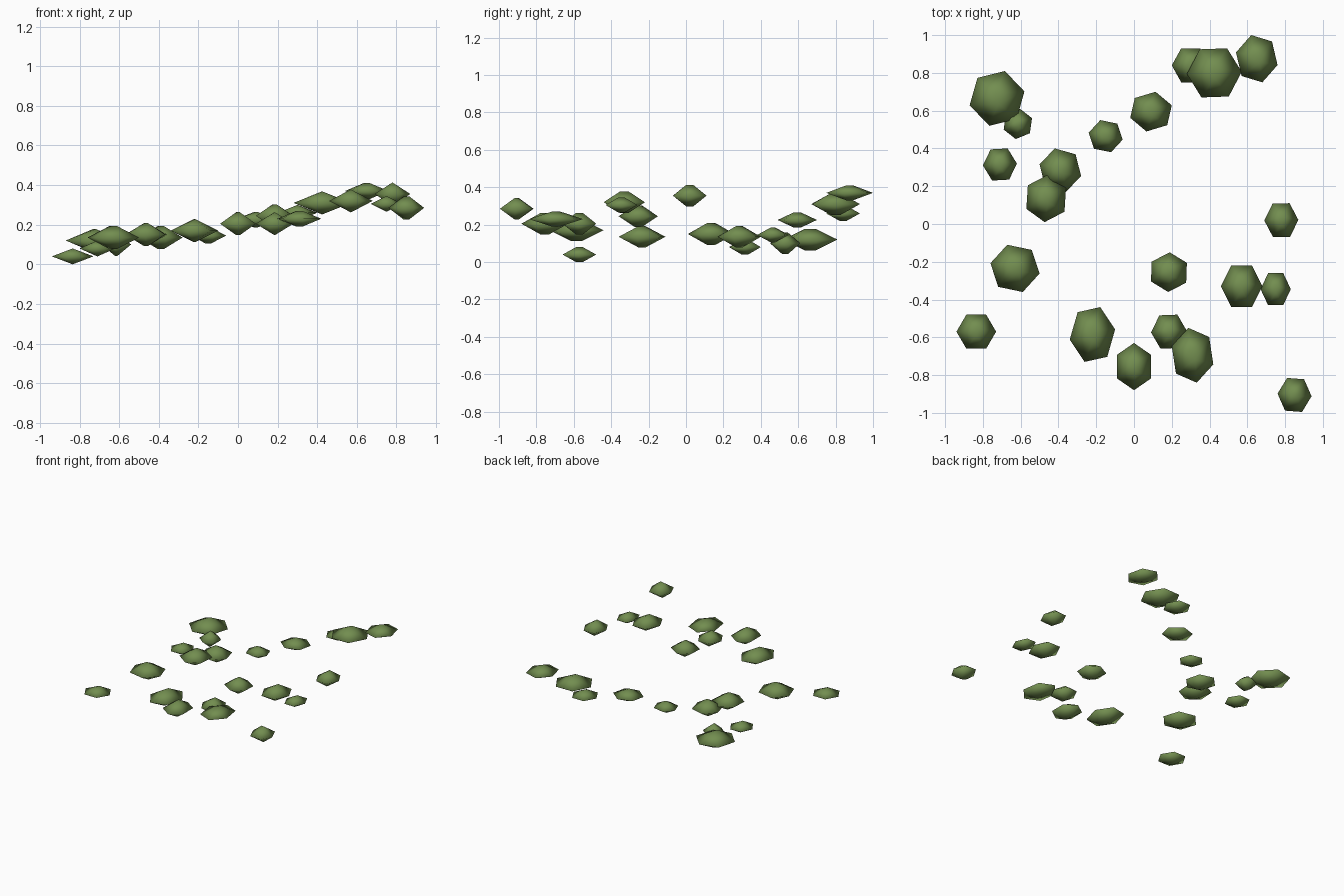
import bpy
import bmesh
from math import cos, sin, radians

default_cube = bpy.data.objects.get("Cube")
if default_cube:
    bpy.data.objects.remove(default_cube, do_unlink=True)


def make_material(name, colour):
    material = bpy.data.materials.new(name)
    material.use_nodes = True
    material.diffuse_color = colour
    material.node_tree.nodes["Principled BSDF"].inputs["Base Color"].default_value = colour
    return material


leaf_green = make_material("leaf_green", (0.17, 0.27, 0.08, 1))

# Leaf clumps: centre x, y, z, half width, half depth, turn of the outline
THICK_CLUMPS = [
    (-.725, .665, .12, .145, .145, 14),
    (-.615, .53, .1, .075, .08, 22),
    (-.39, .285, .135, .11, .115, 45),
    (-.465, .135, .15, .105, .125, 26),
    (.425, .8, .31, .145, .13, 2),
    (.78, .02, .355, .09, .09, 1),
    (.57, -.33, .32, .11, .11, 0),
    (.185, -.255, .245, .095, .105, 28),
    (-.63, -.235, .135, .13, .125, 48),
    (-.22, -.585, .17, .12, .145, 10),
    (0, -.755, .205, .09, .125, 30),
    (.185, -.57, .205, .095, .09, 2),
    (.85, -.905, .285, .09, .09, 56),
]
THIN_CLUMPS = [
    (-.71, .315, .08, .09, .085, 3),
    (-.15, .465, .145, .09, .085, 48),
    (.09, .595, .225, .11, .105, 18),
    (.3, .84, .26, .1, .09, 0),
    (.65, .875, .37, .11, .125, 45),
    (.75, -.345, .305, .08, .085, 0),
    (-.835, -.57, .04, .105, .09, 0),
    (.31, -.695, .23, .11, .145, 41),
]


def leaf_clump(name, x, y, z, half_width, half_depth, turn, half_height):
    """Flattened six-sided lens with a short ridge above and below."""
    angles = [radians(turn + 60 * step) for step in range(6)]
    reach_x = max(abs(cos(angle)) for angle in angles)
    reach_y = max(abs(sin(angle)) for angle in angles)
    bm = bmesh.new()

    # Pointed rim, stretched to the clump's width and depth
    for angle in angles:
        bm.verts.new((half_width * cos(angle) / reach_x,
                      half_depth * sin(angle) / reach_y, 0))

    # Ridges across the middle
    ridge = radians(turn + 90)
    for side in (-1, 1):
        for end in (-0.2, 0.2):
            bm.verts.new((end * half_width * cos(ridge),
                          end * half_depth * sin(ridge),
                          side * half_height))

    bmesh.ops.convex_hull(bm, input=bm.verts)
    bmesh.ops.recalc_face_normals(bm, faces=bm.faces)
    for face in bm.faces:
        face.smooth = True

    mesh = bpy.data.meshes.new(name)
    bm.to_mesh(mesh)
    bm.free()
    mesh.materials.append(leaf_green)
    clump = bpy.data.objects.new(name, mesh)
    clump.location = (x, y, z)
    bpy.context.collection.objects.link(clump)


# Scatter the clumps along the rising slope
for kind, clumps, half_height in (("thick", THICK_CLUMPS, 0.058),
                                  ("thin", THIN_CLUMPS, 0.04)):
    for number, values in enumerate(clumps, 1):
        leaf_clump(f"{kind}_leaf_clump_{number}", *values, half_height)
